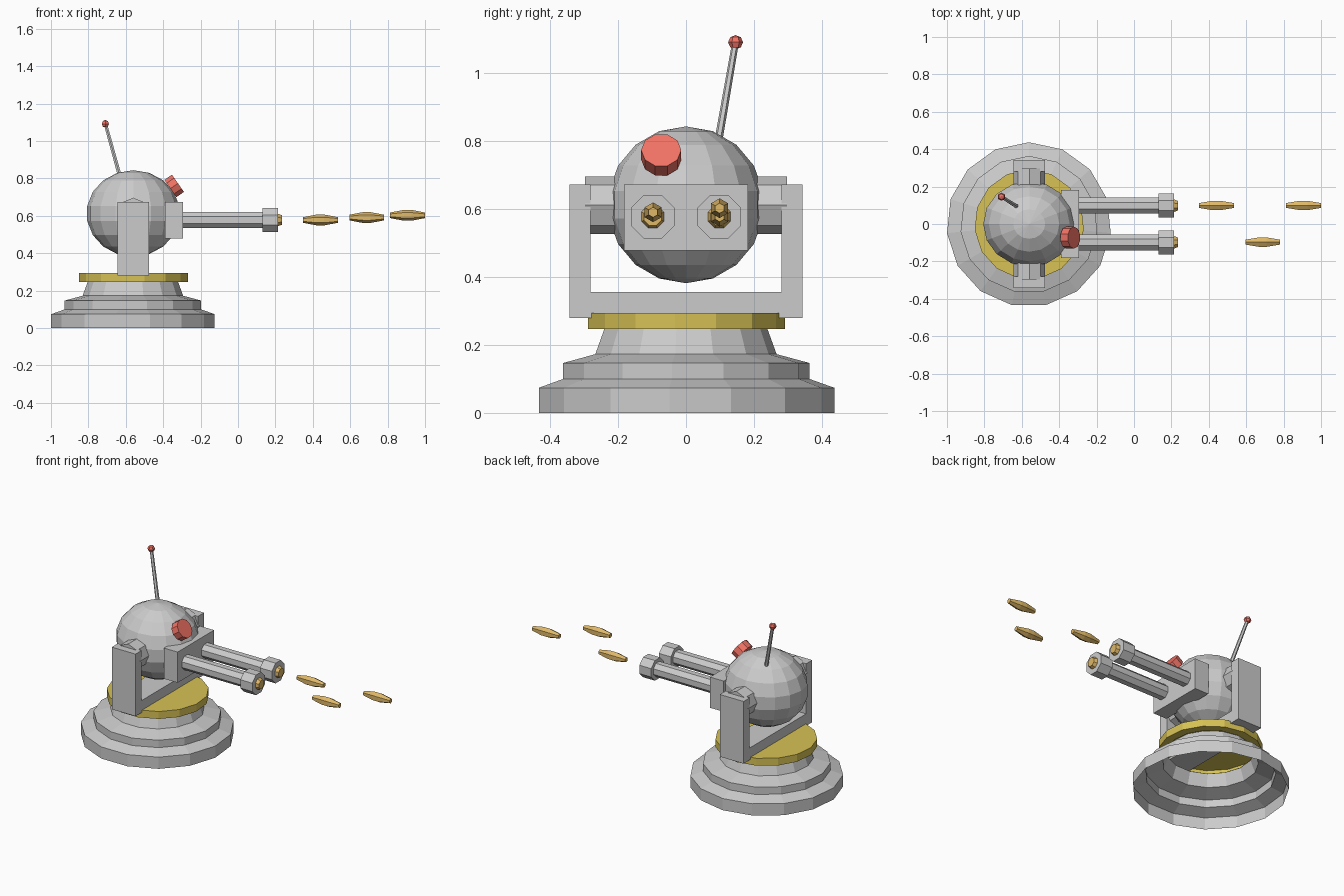
import bpy, bmesh, math
from mathutils import Vector

if "Cube" in bpy.data.objects:
    bpy.data.objects.remove(bpy.data.objects["Cube"])

CX = -0.56  # turret axis


def material(name, color):
    m = bpy.data.materials.new(name)
    m.diffuse_color = (*color, 1)
    m.use_nodes = True
    m.node_tree.nodes["Principled BSDF"].inputs["Base Color"].default_value = m.diffuse_color
    return m


YELLOW = material("yellow_paint", (0.68, 0.54, 0.09))
RED = material("red_glass", (0.88, 0.17, 0.13))
BRASS = material("brass", (0.74, 0.48, 0.14))


def finish(name, bm, mat=None):
    bmesh.ops.recalc_face_normals(bm, faces=bm.faces)
    me = bpy.data.meshes.new(name)
    bm.to_mesh(me)
    bm.free()
    if mat:
        me.materials.append(mat)
    ob = bpy.data.objects.new(name, me)
    bpy.context.collection.objects.link(ob)
    return ob


def lathe(name, profile, sides, origin, axis=(0, 0, 1), mat=None, flat=False, caps=True):
    """Spin (radius, distance) points about an axis; first corner points up (or +y)."""
    a, o = Vector(axis).normalized(), Vector(origin)
    ref = Vector((0, 1, 0)) if abs(a.z) > 0.9 else Vector((0, 0, 1))
    u = (ref - a * ref.dot(a)).normalized()
    v = a.cross(u)
    start = math.pi / sides if flat else 0
    bm = bmesh.new()
    rings = []
    for r, t in profile:
        ring = []
        for k in range(sides):
            w = start + 2 * math.pi * k / sides
            ring.append(bm.verts.new(o + a * t + (u * math.cos(w) + v * math.sin(w)) * r))
        rings.append(ring)
    for p, q in zip(rings, rings[1:]):
        for k in range(sides):
            n = (k + 1) % sides
            bm.faces.new((p[k], p[n], q[n], q[k]))
    if caps:
        bm.faces.new(rings[0])
    bm.faces.new(rings[-1]) if caps is not None else None
    return finish(name, bm, mat)


def ball(name, center, radii, segments, rings, mat=None):
    bm = bmesh.new()
    bmesh.ops.create_uvsphere(bm, u_segments=segments, v_segments=rings, radius=1)
    bmesh.ops.scale(bm, vec=radii, verts=bm.verts)
    bmesh.ops.translate(bm, vec=center, verts=bm.verts)
    return finish(name, bm, mat)


def extrude_x(name, outline, x0, x1):
    """Extrude a (y, z) outline along x."""
    bm = bmesh.new()
    face = bm.faces.new([bm.verts.new((x0, y, z)) for y, z in outline])
    out = bmesh.ops.extrude_face_region(bm, geom=[face])
    moved = [g for g in out["geom"] if isinstance(g, bmesh.types.BMVert)]
    bmesh.ops.translate(bm, vec=(x1 - x0, 0, 0), verts=moved)
    return finish(name, bm)


# stepped hollow base, open underneath and at the neck
lathe("base", [(0.44, 0), (0.44, 0.074), (0.367, 0.10), (0.367, 0.147),
               (0.27, 0.173), (0.243, 0.247)], 15, (CX - 0.002, -0.003, 0), caps=None)

# turntable ring with closed top
lathe("turntable", [(0.243, 0.247), (0.293, 0.247), (0.293, 0.294)], 15,
      (CX, -0.002, 0), mat=YELLOW, caps=False)

# U-shaped yoke
half = [(0.343, 0.28), (0.343, 0.673), (0.282, 0.673), (0.282, 0.356)]
extrude_x("yoke", half + [(-y, z) for y, z in reversed(half)], CX - 0.083, CX + 0.083)

# head and its pivots
ball("head", (CX, 0, 0.613), (0.25, 0.231, 0.231), 16, 9)
for side, s in (("left", -1), ("right", 1)):
    lathe("pivot_" + side, [(0.085, 0.18), (0.085, 0.297)], 8, (CX, 0, 0.612), (0, s, 0))

# gun mount
extrude_x("gun_mount", [(-0.182, 0.479), (0.182, 0.479), (0.182, 0.673), (-0.182, 0.673)],
          -0.391, -0.295)

# twin barrels with muzzles and chambered tips
for side, y in (("left", -0.098), ("right", 0.098)):
    at = (0, y, 0.578)
    lathe("barrel_" + side, [(0.046, -0.32), (0.046, 0.14)], 8, at, (1, 0, 0), flat=True)
    lathe("muzzle_" + side, [(0.069, 0.13), (0.069, 0.213)], 8, at, (1, 0, 0), flat=True)
    lathe("muzzle_tip_" + side, [(0.036, 0.205), (0.036, 0.214), (0.028, 0.234)], 8, at,
          (1, 0, 0), BRASS, flat=True)

# flying bullets
for i, (x, y, z) in enumerate([(0.441, 0.099, 0.578), (0.688, -0.097, 0.591), (0.907, 0.099, 0.603)]):
    lathe(f"bullet_{i + 1}", [(0.015, -0.093), (0.029, -0.02), (0.029, 0.02), (0.015, 0.093)],
          6, (x, y, z), (1, 0, 0), BRASS)

# red lamp
lathe("lamp", [(0.059, -0.026), (0.059, 0.023)], 10, (-0.34, -0.073, 0.761), (0.82, 0, 0.57),
      RED, flat=True)

# antenna
foot, tip = Vector((-0.62, 0.09, 0.77)), Vector((-0.709, 0.146, 1.092))
lathe("antenna_rod", [(0.012, 0), (0.010, (tip - foot).length)], 6, foot, tip - foot)
ball("antenna_knob", tip, (0.022, 0.022, 0.021), 6, 4, RED)
